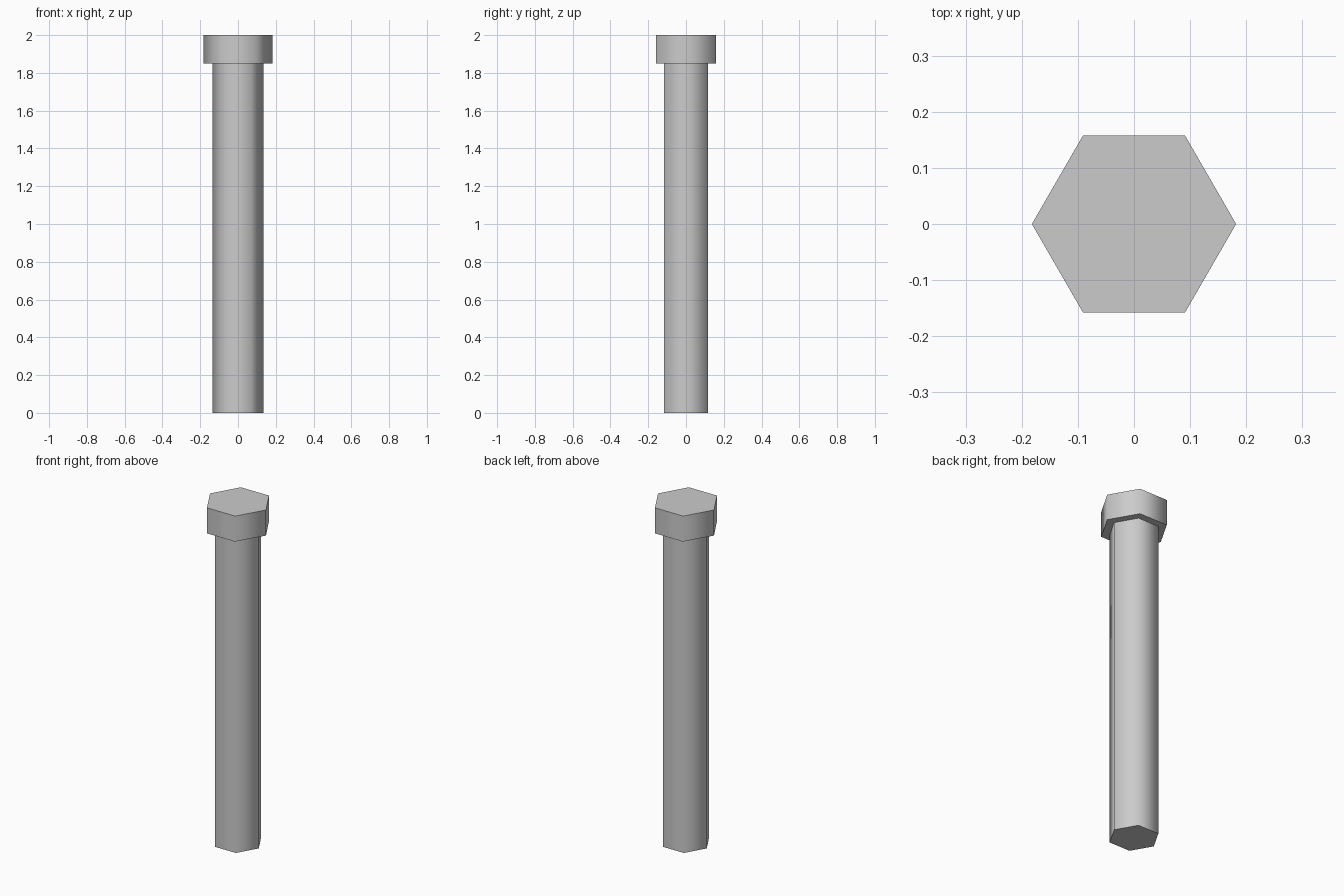
import bpy
import math

if "Cube" in bpy.data.objects:
    bpy.data.objects.remove(bpy.data.objects["Cube"])


def hex_prism(name, radius, z0, z1):
    """Six-sided prism with corners on the x axis, smooth sides and crisp ends."""
    bpy.ops.mesh.primitive_cylinder_add(
        vertices=6, radius=radius, depth=z1 - z0,
        location=(0, 0, (z0 + z1) / 2), rotation=(0, 0, math.radians(30)))
    obj = bpy.context.object
    obj.name = name
    bpy.ops.object.transform_apply(location=False, rotation=True, scale=False)
    # 60 degree side corners stay smooth, 90 degree rims stay sharp
    bpy.ops.object.shade_smooth_by_angle(angle=math.radians(70))
    return obj


# Long slim shaft
hex_prism("bolt_shaft", 0.135, 0.0, 1.85)

# Wider hexagonal head on top
hex_prism("bolt_head", 0.182, 1.85, 2.0)
